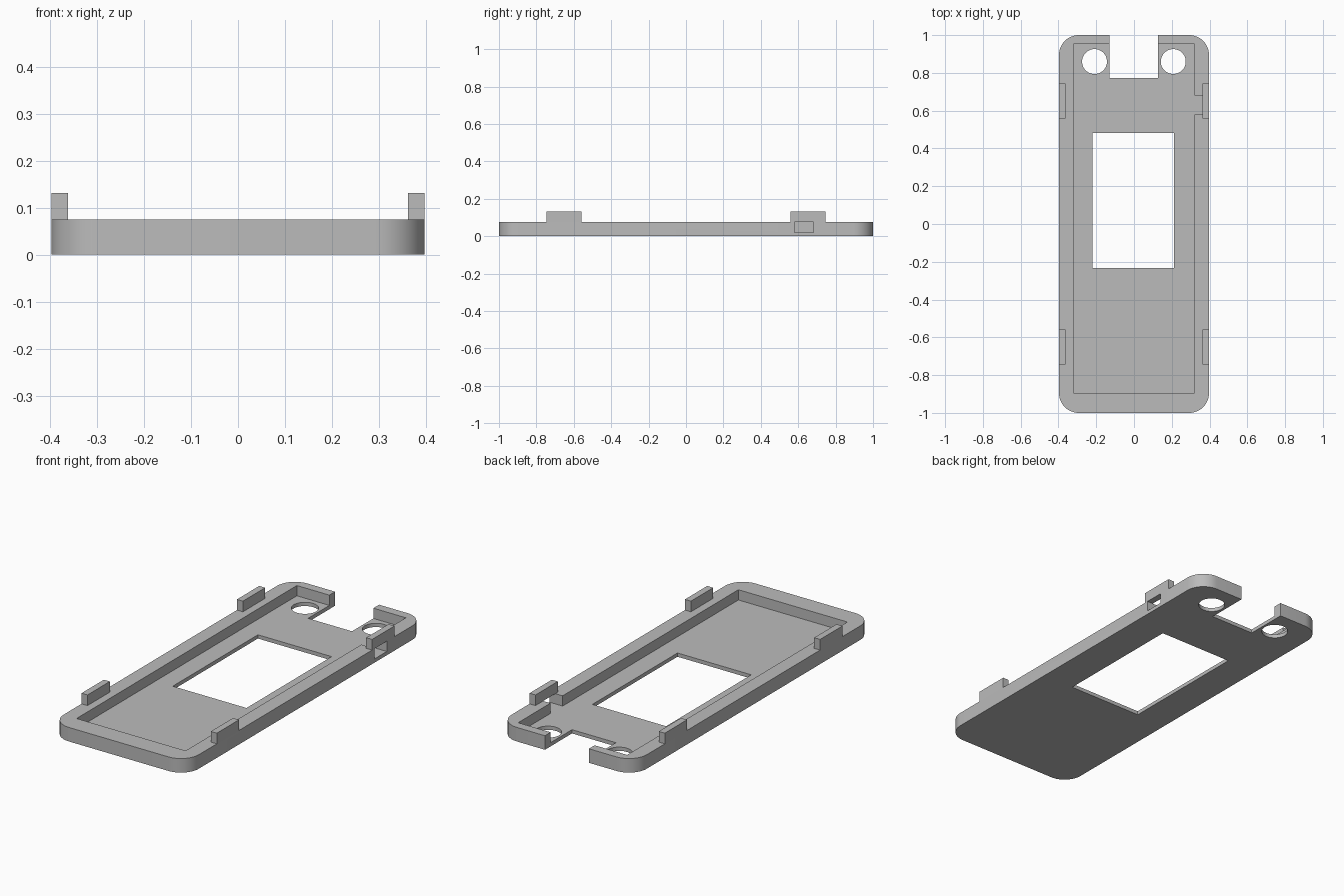
import bpy
import bmesh
from math import radians

if "Cube" in bpy.data.objects:
    bpy.data.objects.remove(bpy.data.objects["Cube"])

HALF_W, RIM, FLOOR, TAB_TOP = 0.397, 0.0745, 0.02, 0.131

grey = bpy.data.materials.new("plain_grey")
grey.use_nodes = True
colour = (0.5, 0.5, 0.5, 1)
grey.diffuse_color = colour
grey.node_tree.nodes["Principled BSDF"].inputs["Base Color"].default_value = colour


def finish(name, bm):
    mesh = bpy.data.meshes.new(name)
    bm.to_mesh(mesh)
    bm.free()
    obj = bpy.data.objects.new(name, mesh)
    bpy.context.collection.objects.link(obj)
    mesh.materials.append(grey)
    return obj


def box(name, x, y, z, corner=0):
    """Box from (min, max) ranges, with optional rounded upright edges."""
    bm = bmesh.new()
    bmesh.ops.create_cube(bm, size=1)
    for v in bm.verts:
        v.co = [r[0] if c < 0 else r[1] for c, r in zip(v.co, (x, y, z))]
    if corner:
        upright = [e for e in bm.edges
                   if abs(e.verts[0].co.z - e.verts[1].co.z) > 0.01]
        bmesh.ops.bevel(bm, geom=upright, offset=corner, segments=12,
                        profile=0.5, affect='EDGES')
    return finish(name, bm)


def cylinder(name, x, y, radius):
    bm = bmesh.new()
    bmesh.ops.create_cone(bm, cap_ends=True, segments=48, radius1=radius,
                          radius2=radius, depth=0.4)
    bmesh.ops.translate(bm, verts=bm.verts, vec=(x, y, 0))
    return finish(name, bm)


# Rounded tray body
tray = box("tray", (-HALF_W, HALF_W), (-1, 1), (0, RIM), corner=0.105)

# Recess, display window, end notch, side port and two round holes
through = (-0.1, 0.2)
cutters = [
    box("recess_cutter", (-0.321, 0.319), (-0.895, 0.952), (FLOOR, 0.2)),
    box("window_cutter", (-0.22, 0.213), (-0.233, 0.481), through),
    box("notch_cutter", (-0.13, 0.128), (0.773, 1.1), through),
    box("port_cutter", (0.25, 0.5), (0.579, 0.681), (FLOOR, 0.2)),
    cylinder("left_hole_cutter", 0.208, 0.86, 0.066),
    cylinder("right_hole_cutter", -0.209, 0.86, 0.066),
]
bpy.context.view_layer.objects.active = tray
for cutter in cutters:
    mod = tray.modifiers.new(cutter.name, 'BOOLEAN')
    mod.operation, mod.solver, mod.object = 'DIFFERENCE', 'EXACT', cutter
    bpy.ops.object.modifier_apply(modifier=mod.name)
for cutter in cutters:
    bpy.data.objects.remove(cutter)

bpy.ops.object.select_all(action='DESELECT')
tray.select_set(True)
bpy.ops.object.shade_smooth_by_angle(angle=radians(30))

# Four clip tabs standing on the rim; the back left one bridges the port
for side, x in (("left", (0.362, HALF_W)), ("right", (-HALF_W, -0.362))):
    for end, y in (("front", (-0.745, -0.558)), ("back", (0.558, 0.745))):
        box(f"{end}_{side}_tab", x, y, (RIM, TAB_TOP))
